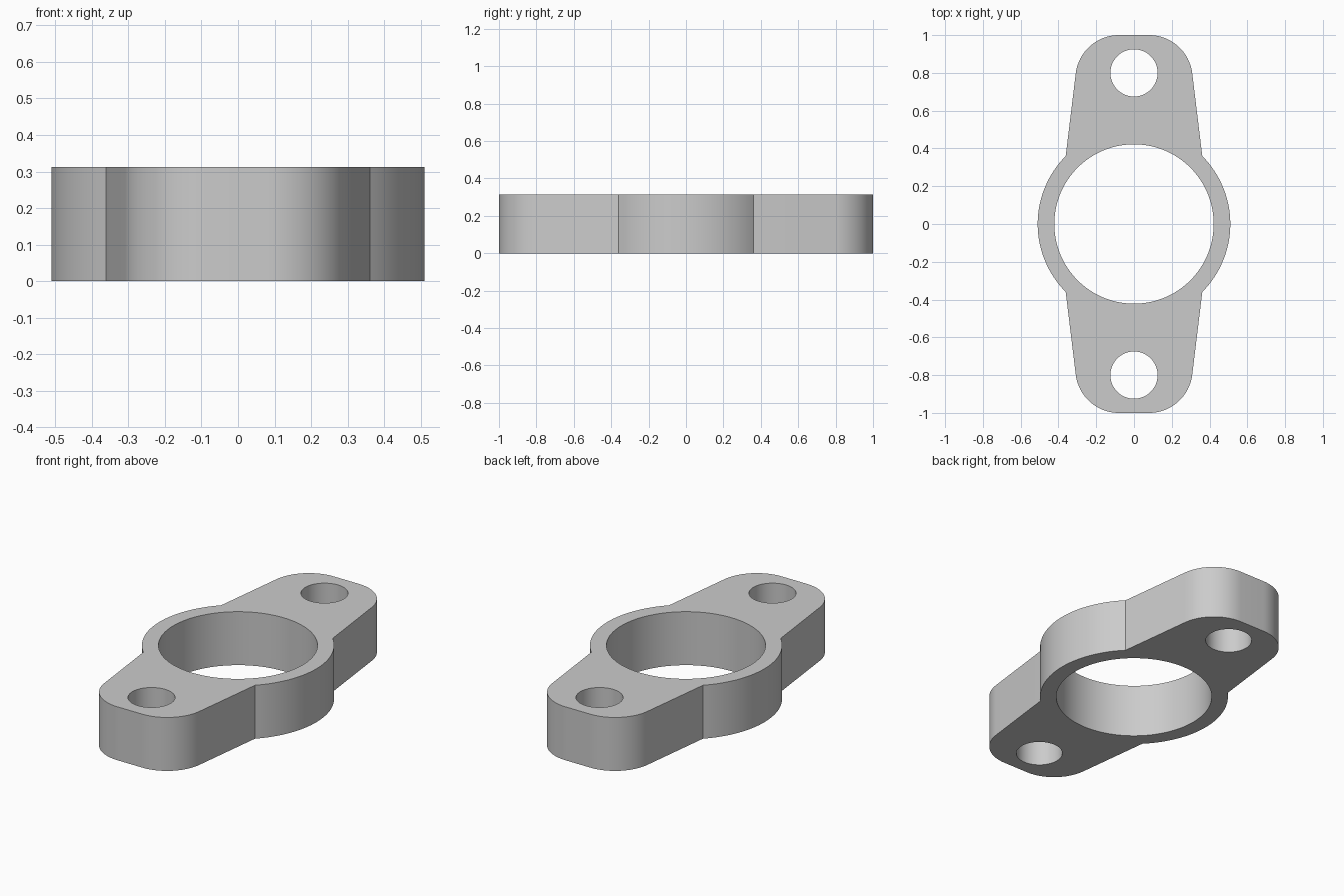
import bpy, bmesh
from math import sin, cos, pi, radians, atan2

cube = bpy.data.objects.get("Cube")
if cube:
    bpy.data.objects.remove(cube, do_unlink=True)

HEIGHT = 0.313
RING_OUTER, BORE = 0.51, 0.422
EAR_HOLE, EAR_Y = 0.125, 0.8
CORNER_X, CORNER_Y, CORNER_R = 0.08, 0.77, 0.23
TAPER = radians(7)
WAIST = atan2(0.36, 0.362)      # angle where an ear meets the ring


def arc(cx, cy, r, start, end, steps):
    return [(cx + r * cos(start + (end - start) * i / steps),
             cy + r * sin(start + (end - start) * i / steps))
            for i in range(steps + 1)]


def circle(cy, r, steps):
    return arc(0, cy, r, 0, 2 * pi, steps)[:-1]


# Half outline: ring side, then two rounded ear corners; the other half is turned 180 degrees
half = arc(0, 0, RING_OUTER, -WAIST, WAIST, 32)
half += arc(CORNER_X, CORNER_Y, CORNER_R, TAPER, pi / 2, 20)
half += arc(-CORNER_X, CORNER_Y, CORNER_R, pi / 2, pi - TAPER, 20)
outline = half + [(-x, -y) for x, y in half]
loops = [outline, circle(0, BORE, 96),
         circle(EAR_Y, EAR_HOLE, 48), circle(-EAR_Y, EAR_HOLE, 48)]

# Filled flat profile with holes, extruded to full thickness
profile = bpy.data.curves.new("flange_profile", "CURVE")
profile.dimensions = '2D'
profile.fill_mode = 'BOTH'
profile.extrude = HEIGHT / 2
for points in loops:
    spline = profile.splines.new('POLY')
    spline.points.add(len(points) - 1)
    for point, (x, y) in zip(spline.points, points):
        point.co = (x, y, 0, 1)
    spline.use_cyclic_u = True

helper = bpy.data.objects.new("flange_profile", profile)
bpy.context.collection.objects.link(helper)
bpy.context.view_layer.update()
graph = bpy.context.evaluated_depsgraph_get()
mesh = bpy.data.meshes.new_from_object(helper.evaluated_get(graph))
bpy.data.objects.remove(helper, do_unlink=True)

# Weld the caps to the walls and stand the part on the ground
bm = bmesh.new()
bm.from_mesh(mesh)
bmesh.ops.remove_doubles(bm, verts=bm.verts, dist=0.0001)
bmesh.ops.translate(bm, verts=bm.verts, vec=(0, 0, HEIGHT / 2))
bmesh.ops.recalc_face_normals(bm, faces=bm.faces)
bm.to_mesh(mesh)
bm.free()

# Plain grey metal
metal = bpy.data.materials.new("grey_metal")
metal.use_nodes = True
grey = (0.6, 0.6, 0.6, 1)
metal.diffuse_color = grey
metal.node_tree.nodes["Principled BSDF"].inputs["Base Color"].default_value = grey
mesh.materials.clear()
mesh.materials.append(metal)

flange = bpy.data.objects.new("mounting_flange", mesh)
bpy.context.collection.objects.link(flange)
bpy.context.view_layer.objects.active = flange
flange.select_set(True)
bpy.ops.object.shade_smooth_by_angle(angle=radians(25))
